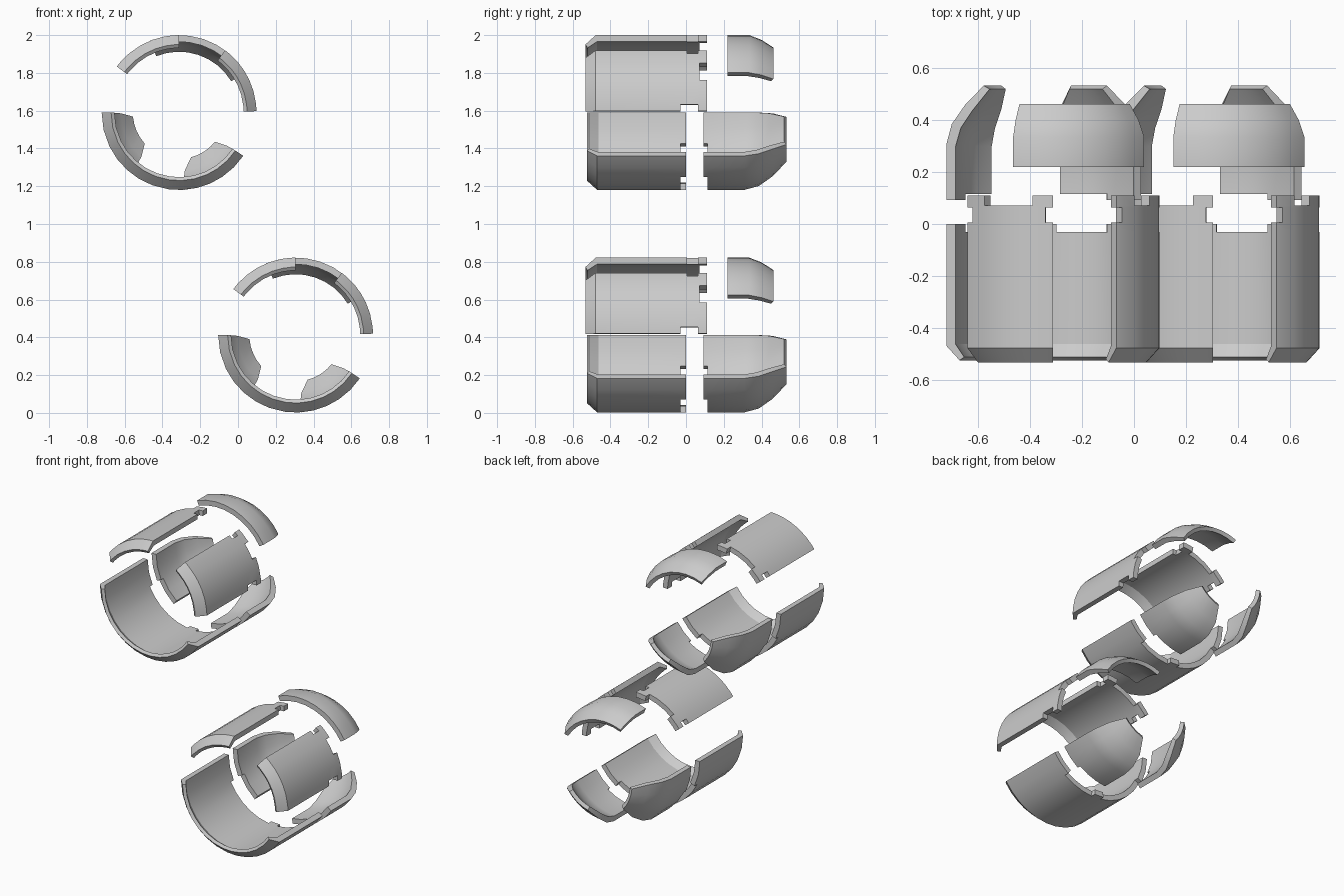
import bpy, bmesh
from math import sin, cos, radians

if "Cube" in bpy.data.objects:
    bpy.data.objects.remove(bpy.data.objects["Cube"])

CENTRES = (("lower", 0.305, 0.412), ("upper", -0.312, 1.59))
RO, RI = 0.41, 0.375          # shell outer / inner radius


def shell(name, cx, cz, angles, rows, holes=(), tip=None):
    """Thick curved panel: rows are (outer y, outer r, inner y, inner r, tip blend).
    holes are (angle0, angle1, y0, y1) cells left out; tip is the angle range at blend 1."""
    bm = bmesh.new()
    a0, a1 = angles[0], angles[-1]
    outer, inner = [], []
    for yo, ro, yi, ri, t in rows:
        orow, irow = [], []
        for a in angles:
            if tip:
                b = tip[0] + (a - a0) / (a1 - a0) * (tip[1] - tip[0])
                a = a + (b - a) * t
            c, s = cos(radians(a)), sin(radians(a))
            orow.append(bm.verts.new((cx + ro * c, yo, cz + ro * s)))
            irow.append(bm.verts.new((cx + ri * c, yi, cz + ri * s)))
        outer.append(orow)
        inner.append(irow)

    # outer and inner skins, remembering directed edges to find the rims
    edges = set()
    for j in range(len(rows) - 1):
        ym = (rows[j][0] + rows[j + 1][0]) / 2
        for i in range(len(angles) - 1):
            am = (angles[i] + angles[i + 1]) / 2
            if any(h[0] < am < h[1] and h[2] < ym < h[3] for h in holes):
                continue
            q = [(j, i), (j, i + 1), (j + 1, i + 1), (j + 1, i)]
            bm.faces.new([outer[r][k] for r, k in q])
            bm.faces.new([inner[r][k] for r, k in reversed(q)])
            edges.update((q[n], q[(n + 1) % 4]) for n in range(4))

    # rim walls
    for p, q in edges:
        if (q, p) not in edges:
            bm.faces.new([outer[q[0]][q[1]], outer[p[0]][p[1]],
                          inner[p[0]][p[1]], inner[q[0]][q[1]]])
    bmesh.ops.delete(bm, geom=[v for v in bm.verts if not v.link_faces], context='VERTS')
    bmesh.ops.recalc_face_normals(bm, faces=bm.faces)
    me = bpy.data.meshes.new(name)
    bm.to_mesh(me)
    bm.free()
    ob = bpy.data.objects.new(name, me)
    bpy.context.collection.objects.link(ob)
    bpy.ops.object.select_all(action='DESELECT')
    ob.select_set(True)
    bpy.context.view_layer.objects.active = ob
    bpy.ops.object.shade_smooth_by_angle(angle=radians(28))


def straight(*ys):
    return [(y, RO, y, RI, 0) for y in ys]


def front_lip(y):
    return [(y, 0.36, y + 0.012, 0.342, 0), (y + 0.055, RO, y + 0.062, RI, 0)]


# rounded nose profile shared by the two rear lower panels
NOSE = straight(0.092, 0.115) + [(0.31, RO, 0.30, RI, 0),
                                 (0.385, 0.39, 0.37, 0.355, 0),
                                 (0.46, 0.338, 0.44, 0.308, 0.15),
                                 (0.533, 0.268, 0.52, 0.245, 1)]

for tag, cx, cz in CENTRES:
    # upper panels with tabbed rear edges
    top_rows = front_lip(-0.533) + straight(-0.03, 0.005, 0.063, 0.072, 0.11)
    shell(tag + "_top_left_panel", cx, cz, [90, 94, 101, 110, 120, 130, 139, 143.5],
          top_rows, [(101, 130, 0.07, 0.2), (90, 94, 0.004, 0.064),
                     (139, 144, 0.004, 0.064)])
    shell(tag + "_top_right_panel", cx, cz, [1, 6, 16, 25, 33, 40, 49.5, 53.5],
          top_rows, [(25, 40, 0.07, 0.2), (49.5, 54, 0.004, 0.064),
                     (0, 6, -0.031, 0.064)])

    # lower front tray with recessed rear edge
    shell(tag + "_front_tray", cx, cz,
          [180, 193, 206, 217, 228, 239, 250, 262, 272, 283, 294, 304, 315, 326],
          front_lip(-0.525) + straight(-0.03, 0.0),
          [(206, 262, -0.031, 0.1), (272, 304, -0.031, 0.1)])

    # rear nose panels
    shell(tag + "_rear_left_panel", cx, cz, [180, 193, 206, 218, 231], NOSE,
          [(206, 231, 0, 0.115)], tip=(185, 222))
    shell(tag + "_rear_right_panel", cx, cz, [274, 284, 294, 304, 315, 326], NOSE,
          [(274, 304, 0, 0.115)], tip=(285, 321))

    # rear top bridge
    shell(tag + "_rear_top_bridge", cx, cz, [31, 41, 51, 61, 71.5, 82, 92, 102, 112],
          straight(0.22) + [(0.335, RO, 0.325, RI, 0), (0.40, 0.385, 0.39, 0.355, 0),
                            (0.462, 0.345, 0.45, 0.322, 0)])
